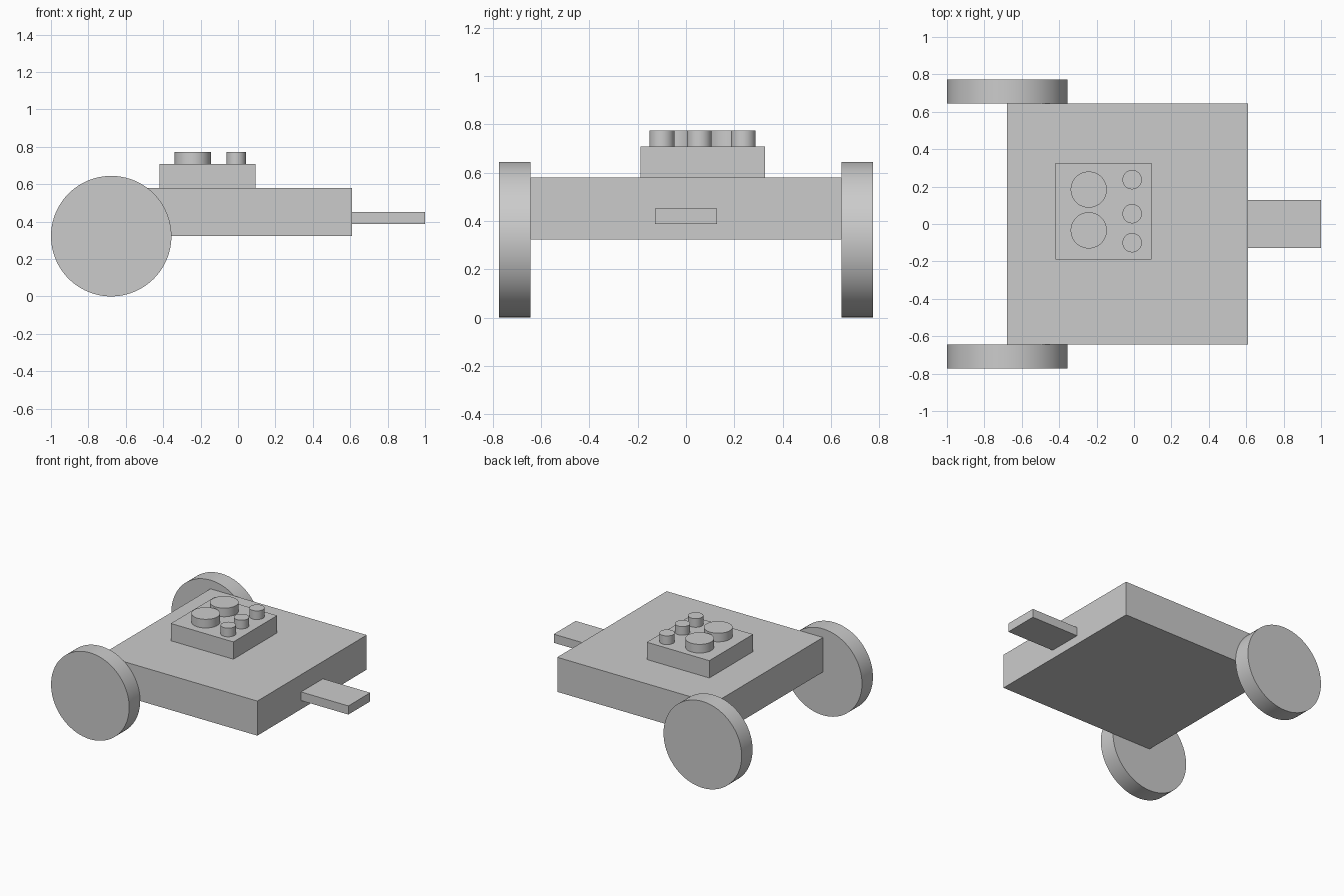
import bpy
import math

cube = bpy.data.objects.get("Cube")
if cube:
    bpy.data.objects.remove(cube, do_unlink=True)

# Single plain grey material
GREY = (0.6, 0.6, 0.6, 1.0)
grey = bpy.data.materials.new("plain_grey")
grey.use_nodes = True
grey.diffuse_color = GREY
bsdf = next(n for n in grey.node_tree.nodes if n.type == 'BSDF_PRINCIPLED')
bsdf.inputs["Base Color"].default_value = GREY

U = 2 / 15.525  # design module: wheel radius 2.5, deck 10 x 10 x 2
REAR_X = -1 + 2.5 * U
DECK_Z = 2.5 * U
FRONT_X = REAR_X + 10 * U


def box(name, low, size):
    """Box from its lowest corner and its size."""
    centre = [a + s / 2 for a, s in zip(low, size)]
    bpy.ops.mesh.primitive_cube_add(size=1, location=centre)
    obj = bpy.context.object
    obj.name = name
    obj.scale = size
    bpy.ops.object.transform_apply(location=False, rotation=False, scale=True)
    obj.data.materials.append(grey)
    return obj


def disc(name, centre, radius, depth, tilt=0.0):
    """Smooth-sided cylinder, upright unless tilted about x."""
    bpy.ops.mesh.primitive_cylinder_add(vertices=96, radius=radius, depth=depth,
                                        location=centre, rotation=(tilt, 0, 0))
    obj = bpy.context.object
    obj.name = name
    obj.data.materials.append(grey)
    bpy.ops.object.shade_smooth_by_angle(angle=math.radians(30))
    return obj


# Chassis deck and the flat tongue at its end
box("deck", (REAR_X, -5 * U, DECK_Z), (10 * U, 10 * U, 2 * U))
box("tongue", (FRONT_X, -U, DECK_Z + U / 2), (1 - FRONT_X, 2 * U, U / 2))

# Raised control block
block_top = DECK_Z + 3 * U
box("control_block", (-0.421, -0.189, DECK_Z + 2 * U), (4 * U, 4 * U, U))

# Large knobs and small buttons on the block
for i, y in enumerate((0.184, -0.034)):
    disc(f"large_knob_{i + 1}", (-0.242, y, block_top + U / 4), 0.75 * U, U / 2)
for i, y in enumerate((0.237, 0.055, -0.1)):
    disc(f"small_button_{i + 1}", (-0.01, y, block_top + U / 4), 0.4 * U, U / 2)

# Pair of wheels
for side, name in ((1, "back_wheel"), (-1, "front_wheel")):
    disc(name, (REAR_X, side * 5.5 * U, 2.5 * U), 2.5 * U, U, math.pi / 2)
